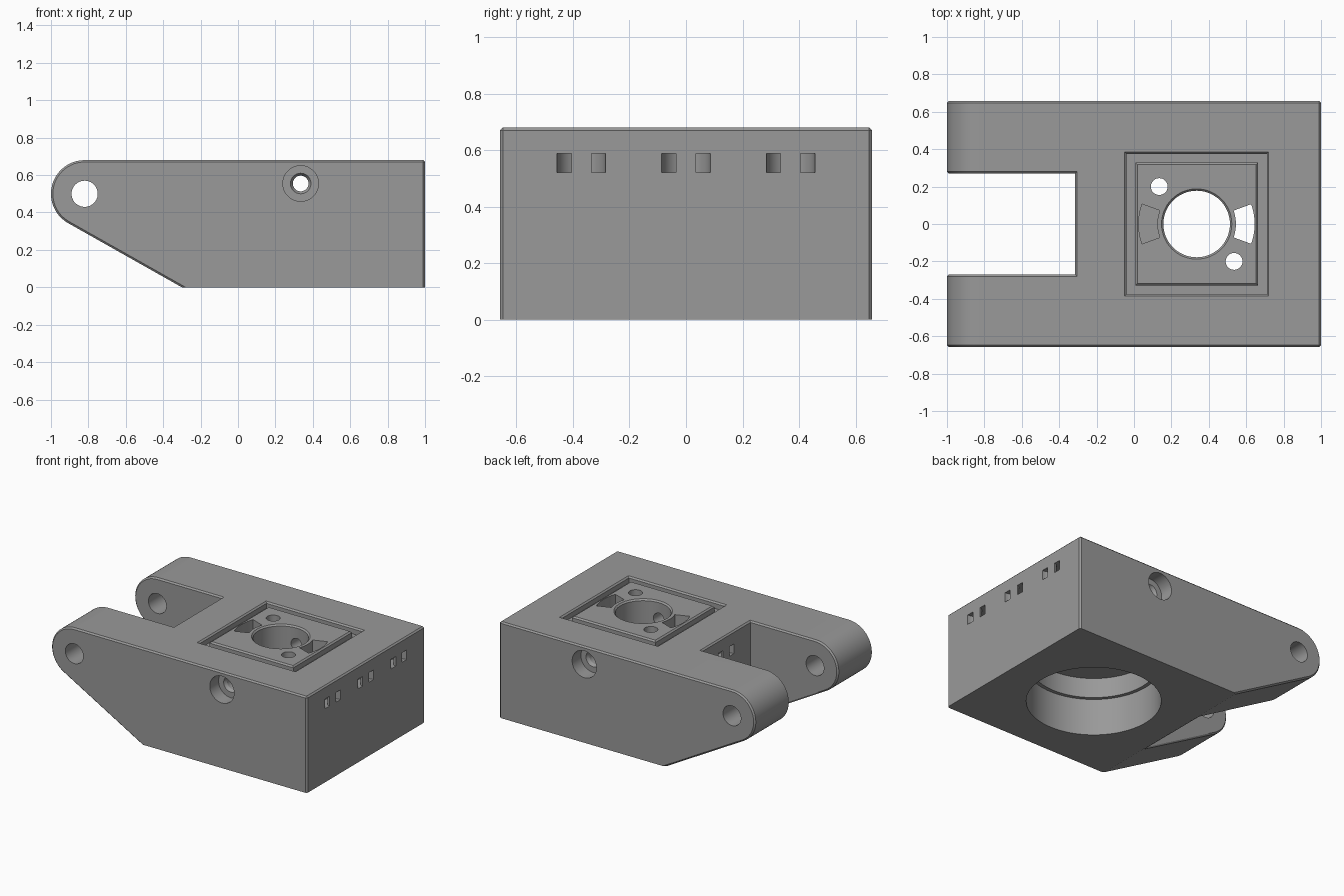
import bpy, bmesh, math
from mathutils import Matrix, Vector

if "Cube" in bpy.data.objects:
    bpy.data.objects.remove(bpy.data.objects["Cube"])

grey = bpy.data.materials.new("mid grey")
grey.diffuse_color = (0.32, 0.32, 0.32, 1)
grey.use_nodes = True
grey.node_tree.nodes["Principled BSDF"].inputs["Base Color"].default_value = grey.diffuse_color
TAU = 2 * math.pi
CX = 0.335          # x of the main bore
TOP, HALF_Y = 0.68, 0.658
SLOT_X = -0.315


def to_object(name, bm):
    bmesh.ops.recalc_face_normals(bm, faces=bm.faces)
    mesh = bpy.data.meshes.new(name)
    bm.to_mesh(mesh)
    bm.free()
    mesh.materials.append(grey)
    obj = bpy.data.objects.new(name, mesh)
    bpy.context.collection.objects.link(obj)
    return obj


def lathe(name, profile, place, n=64, start=0.0, sweep=TAU):
    """Spin (radius, height) points about z; an outline off the axis is closed."""
    bm = bmesh.new()
    full = sweep > TAU - 1e-4
    steps = n if full else n + 1
    rings = []
    for i in range(steps):
        a = start + sweep * i / n
        rings.append([bm.verts.new((r * math.cos(a), r * math.sin(a), z)) for r, z in profile])
    m = len(profile)
    spans = m - 1 if profile[0][0] == 0 else m
    for i in range(n):
        a, b = rings[i], rings[(i + 1) % steps]
        for j in range(spans):
            k = (j + 1) % m
            bm.faces.new((a[j], a[k], b[k], b[j]))
    if not full:
        bm.faces.new(rings[0])
        bm.faces.new(rings[-1])
    bmesh.ops.remove_doubles(bm, verts=bm.verts, dist=1e-6)
    bm.transform(place)
    return to_object(name, bm)


def box(name, lo, hi):
    bm = bmesh.new()
    bmesh.ops.create_cube(bm, size=1)
    size = Vector(hi) - Vector(lo)
    bm.transform(Matrix.Translation((Vector(lo) + Vector(hi)) / 2) @ Matrix.Diagonal((*size, 1)))
    return to_object(name, bm)


def cut(target, cutter):
    mod = target.modifiers.new("cut", 'BOOLEAN')
    mod.operation, mod.solver, mod.object = 'DIFFERENCE', 'EXACT', cutter
    bpy.context.view_layer.objects.active = target
    bpy.ops.object.modifier_apply(modifier=mod.name)
    bpy.data.objects.remove(cutter)


def at(x, y, z):
    return Matrix.Translation((x, y, z))


# Body: side profile with rounded lugs and a sloped underside
px, pz, pr, tip = -0.82, 0.50, 0.18, -0.30
d = Vector((tip - px, -pz))
end = math.atan2(d.y, d.x) - math.acos(pr / d.length) + TAU
outline = [(tip, 0), (1, 0), (1, TOP)]
for i in range(25):
    a = math.pi / 2 + (end - math.pi / 2) * i / 24
    outline.append((px + pr * math.cos(a), pz + pr * math.sin(a)))
bm = bmesh.new()
face = bm.faces.new([bm.verts.new((x, -HALF_Y, z)) for x, z in outline])
ext = bmesh.ops.extrude_face_region(bm, geom=[face])
bmesh.ops.translate(bm, vec=(0, 2 * HALF_Y, 0),
                    verts=[v for v in ext["geom"] if isinstance(v, bmesh.types.BMVert)])
body = to_object("bracket_body", bm)

# Open slot between the two lugs
cut(body, box("slot_cutter", (-1.2, -0.27, -0.2), (SLOT_X, 0.27, 1)))

# Small chamfer on outer edges, leaving the base sharp
bm = bmesh.new()
bm.from_mesh(body.data)
edges = [e for e in bm.edges if len(e.link_faces) == 2 and e.is_convex
         and e.calc_face_angle(0) > math.radians(25)
         and max(v.co.z for v in e.verts) > 0.05]
bmesh.ops.bevel(bm, geom=edges, offset=0.01, offset_type='OFFSET', segments=1,
                affect='EDGES', clamp_overlap=False)
bm.to_mesh(body.data)
bm.free()

# Stepped bore from below, then the smaller chamfered hole through the top
cut(body, lathe("bore_cutter", [(0, -0.1), (0.43, -0.1), (0.43, 0.26), (0.405, 0.26),
                                (0.405, 0.40), (0, 0.40)], at(CX, 0, 0), 96))
cut(body, lathe("hole_cutter", [(0, 0.3), (0.178, 0.3), (0.178, 0.67), (0.188, 0.68),
                                (0.198, 0.69), (0, 0.69)], at(CX, 0, 0), 64))

# Square groove in the top with chamfered lips
q = math.sqrt(2)
groove = [(0.3275, 0.635), (0.375, 0.635), (0.375, 0.67), (0.395, 0.69),
          (0.3075, 0.69), (0.3275, 0.67)]
cut(body, lathe("groove_cutter", [(r * q, z) for r, z in groove], at(CX, 0, 0), 4, math.pi / 4))

# Curved slots and screw holes around the bore
for s in (0, 1):
    cut(body, lathe("arc_cutter", [(0.21, 0.3), (0.31, 0.3), (0.31, 0.8), (0.21, 0.8)],
                    at(CX, 0, 0), 12, s * math.pi - math.radians(20), math.radians(40)))
    k = 1 if s else -1
    cut(body, lathe("screw_cutter", [(0, 0.3), (0.045, 0.3), (0.045, 0.8), (0, 0.8)],
                    at(CX - 0.2 * k, 0.2 * k, 0), 32))

# Lug pin holes, and counterbored cross hole from both sides
along_y = Matrix.Rotation(math.pi / 2, 4, 'X')
cut(body, lathe("pin_cutter", [(0, -1), (0.07, -1), (0.07, 1), (0, 1)],
                at(px, 0, pz) @ along_y, 48))
cut(body, lathe("cross_cutter", [(0, -1), (0.095, -1), (0.095, -0.56), (0.055, -0.56),
                                 (0.042, -0.54), (0.042, 0.54), (0.055, 0.56),
                                 (0.095, 0.56), (0.095, 1), (0, 1)],
                at(CX, 0, 0.555) @ along_y, 48))

# Curved tie channels in the end wall and the slot wall
for x, y in ((1, -0.37), (1, 0), (1, 0.37), (SLOT_X, 0)):
    cut(body, lathe("tie_cutter", [(0.035, 0.52), (0.086, 0.52), (0.086, 0.588), (0.035, 0.588)],
                    at(x, y, 0), 32))

bpy.ops.object.select_all(action='DESELECT')
body.select_set(True)
bpy.context.view_layer.objects.active = body
bpy.ops.object.shade_smooth_by_angle(angle=math.radians(25))
